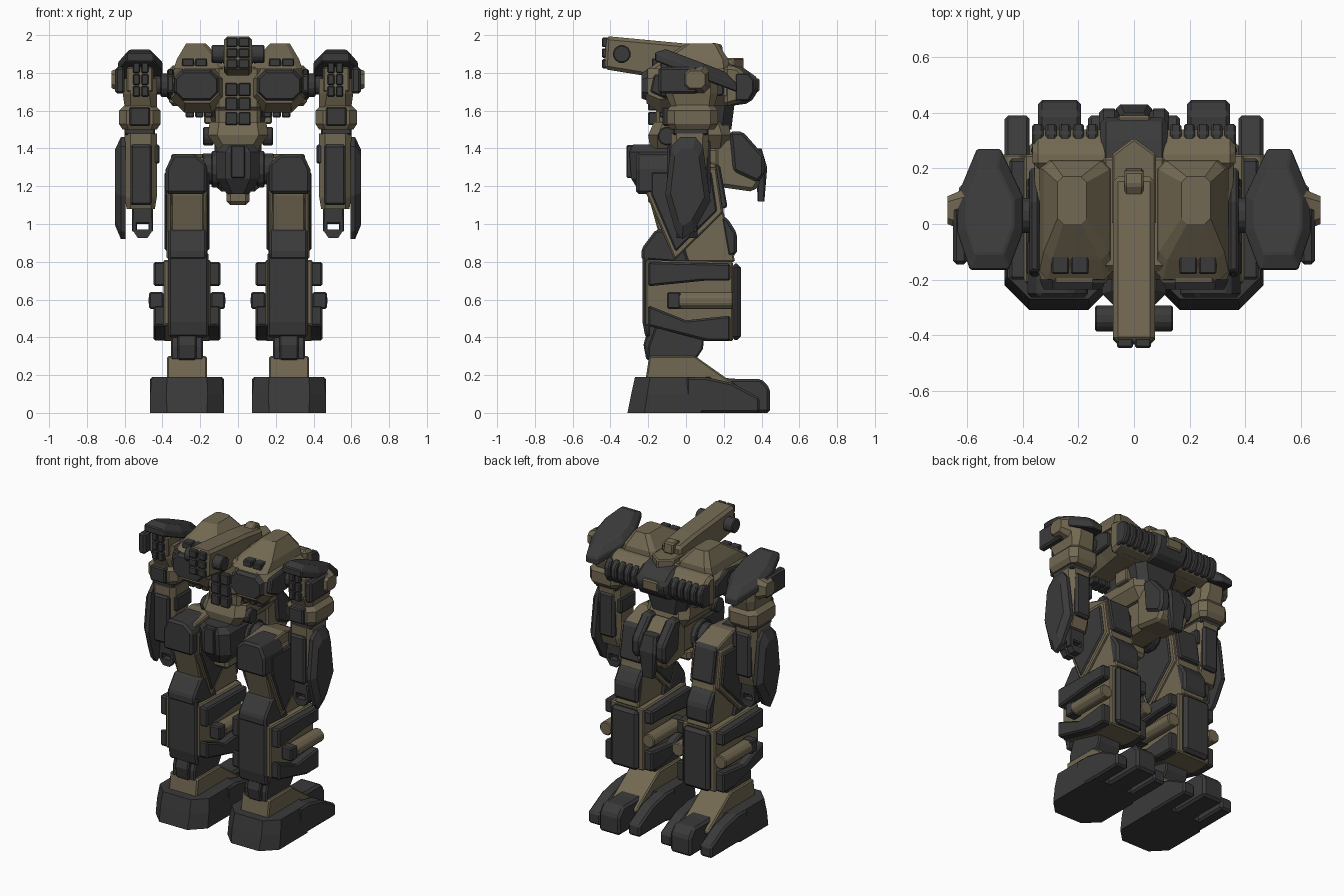
import bpy, bmesh, math
from mathutils import Vector

def mat(name, c):
    m = bpy.data.materials.new(name)
    m.diffuse_color = (*c, 1)
    return m

TAN = mat("olive_paint", (0.17, 0.14, 0.085))
DARK = mat("dark_metal", (0.042, 0.042, 0.042))

def place(axis, t, u, v):
    return {'x': (t, u, v), 'y': (u, t, v), 'z': (u, v, t)}[axis]

def skin(name, axis, rings, m, mirror=False, bevel=0.0, tilt=None):
    """Closed solid through rings [(t, [(u, v), ...]), ...] along an axis."""
    bm = bmesh.new()
    loops = [[bm.verts.new(place(axis, t, u, v)) for u, v in pts] for t, pts in rings]
    n = len(loops[0])
    bm.faces.new(loops[0])
    bm.faces.new(loops[-1])
    for a, b in zip(loops, loops[1:]):
        for i in range(n):
            bm.faces.new((a[i], a[(i + 1) % n], b[(i + 1) % n], b[i]))
    if tilt:
        for v in bm.verts:
            v.co.z -= tilt * v.co.y
    bmesh.ops.recalc_face_normals(bm, faces=bm.faces)
    me = bpy.data.meshes.new(name)
    bm.to_mesh(me)
    bm.free()
    me.materials.append(m)
    ob = bpy.data.objects.new(name, me)
    bpy.context.collection.objects.link(ob)
    if bevel:
        b = ob.modifiers.new("chamfer", 'BEVEL')
        b.width, b.segments = bevel, 1
    if mirror:
        ob.modifiers.new("mirror", 'MIRROR')
    return ob

def prism(name, axis, a, b, pts, m, mirror=False, bevel=0.008, tilt=None):
    return skin(name, axis, [(a, pts), (b, pts)], m, mirror, bevel, tilt)

def octo(u0, u1, v0, v1, c):
    return [(u0 + c, v0), (u1 - c, v0), (u1, v0 + c), (u1, v1 - c),
            (u1 - c, v1), (u0 + c, v1), (u0, v1 - c), (u0, v0 + c)]

def loft(name, axis, rings, m, mirror=False, bevel=0.0):
    return skin(name, axis, [(r[0], octo(*r[1:])) for r in rings], m, mirror, bevel)

def box(name, x0, x1, y0, y1, z0, z1, m, mirror=False, bevel=0.008):
    pts = [(x0, y0), (x1, y0), (x1, y1), (x0, y1)]
    return prism(name, 'z', z0, z1, pts, m, mirror, bevel)

def rod(name, axis, a, b, u, v, r, m, mirror=False, n=12):
    pts = [(u + r * math.cos(2 * math.pi * (i + .5) / n), v + r * math.sin(2 * math.pi * (i + .5) / n)) for i in range(n)]
    return prism(name, axis, a, b, pts, m, mirror, 0.006)

def grid(name, x0, x1, nx, z0, z1, nz, y0, y1, m, mirror=False):
    dx, dz, g = (x1 - x0) / nx, (z1 - z0) / nz, 0.003
    for i in range(nx):
        for j in range(nz):
            box(name, x0 + i * dx + g, x0 + (i + 1) * dx - g, y0, y1,
                z0 + j * dz + g, z0 + (j + 1) * dz - g, m, mirror, 0.006)

def shrink(pts, k):
    c = sum((Vector(p) for p in pts), Vector((0, 0))) / len(pts)
    return [tuple(c + (Vector(p) - c) * k) for p in pts]

C = 0.27  # leg centre line

# Feet
loft("foot", 'z', [(0, 0.075, 0.465, -0.31, 0.17, 0.09), (0.10, 0.075, 0.465, -0.29, 0.17, 0.085),
                   (0.19, 0.085, 0.455, -0.27, 0.13, 0.08)], DARK, True)
prism("heel_center", 'x', 0.19, 0.345, [(0, 0), (0.445, 0), (0.445, 0.13), (0.40, 0.18), (0.27, 0.18), (0, 0.2)], DARK, True, 0.015)
for x0, x1 in ((0.075, 0.165), (0.375, 0.465)):
    prism("heel_side", 'x', x0, x1, [(0, 0), (0.39, 0), (0.39, 0.08), (0.24, 0.16), (0.1, 0.19), (0, 0.19)], DARK, True, 0.012)
prism("foot_top", 'x', 0.165, 0.375, [(-0.215, 0.17), (-0.195, 0.30), (0.05, 0.30), (0.29, 0.13), (0.29, 0.1)], TAN, True)
prism("ankle", 'x', 0.185, 0.355, [(-0.20, 0.28), (-0.20, 0.35), (-0.16, 0.46), (0.1, 0.45), (0.09, 0.34), (0.05, 0.28)], DARK, True)
prism("ankle_guard", 'x', 0.22, 0.32, [(-0.21, 0.28), (-0.225, 0.36), (-0.19, 0.49), (-0.1, 0.49), (-0.1, 0.28)], DARK, True)

# Shins
prism("shin", 'x', 0.145, 0.395, [(-0.215, 0.81), (0.25, 0.80), (0.25, 0.38), (0.10, 0.38), (-0.215, 0.465)], TAN, True)
prism("shin_front", 'x', 0.155, 0.37, [(-0.23, 0.48), (-0.23, 0.85), (-0.19, 0.85), (-0.19, 0.40), (-0.215, 0.40)], DARK, True, 0.012)
box("calf_plate", 0.17, 0.37, 0.24, 0.29, 0.385, 0.79, DARK, True, 0.02)
for s in (-1, 1):
    a, b = C + s * 0.11, C + s * 0.178
    prism("shin_upper_band", 'x', a, b, [(-0.20, 0.80), (0.235, 0.79), (0.235, 0.70), (0.1, 0.70), (-0.20, 0.67)], DARK, True, 0.01)
    prism("shin_lower_band", 'x', a, b, [(-0.20, 0.57), (0, 0.49), (0.235, 0.515), (0.235, 0.382), (0.11, 0.382), (-0.20, 0.46)], DARK, True, 0.01)
    rod("shin_piston", 'y', -0.04, 0.25, C + s * 0.16, 0.595, 0.048, TAN, True, 8)
    box("piston_head", C + s * 0.125, C + s * 0.2, -0.1, -0.03, 0.55, 0.64, DARK, True)

# Knees and thighs
prism("knee", 'x', 0.165, 0.37, [(-0.235, 0.81), (-0.235, 0.87), (-0.16, 0.97), (-0.04, 0.97), (0.02, 0.79)], DARK, True, 0.012)
prism("thigh", 'x', 0.18, 0.355, [(-0.21, 1.35), (0.0, 1.37), (0.16, 1.32), (0.20, 1.06), (0.26, 0.80),
      (-0.12, 0.80), (-0.15, 0.97), (-0.2, 1.15)], TAN, True)
diamond = [(-0.21, 1.30), (0.16, 1.30), (0.195, 1.06), (-0.06, 0.81), (-0.21, 1.16)]
for s in (-1, 1):
    prism("thigh_side", 'x', C + s * 0.08, C + s * 0.108, diamond, TAN, True)
    prism("thigh_panel", 'x', C + s * 0.09, C + s * 0.118, shrink(diamond, 0.86), DARK, True)
prism("thigh_cap", 'y', -0.265, -0.05, [(0.165, 1.16), (0.383, 1.16), (0.383, 1.29), (0.345, 1.37), (0.225, 1.37), (0.165, 1.32)], DARK, True, 0.015)
prism("thigh_back", 'x', 0.18, 0.36, [(0.18, 1.05), (0.22, 1.03), (0.27, 0.95), (0.27, 0.84), (0.22, 0.82)], DARK, True, 0.015)
prism("thigh_rump", 'x', 0.19, 0.35, [(0.13, 1.33), (0.18, 1.31), (0.22, 1.09), (0.17, 1.07)], DARK, True)

# Pelvis
box("pelvis", -0.10, 0.10, -0.2, 0.25, 1.2, 1.42, TAN, bevel=0.03)
rod("hip_joint", 'x', 0.05, 0.19, 0.0, 1.29, 0.085, DARK, True)
rod("hip_ring", 'x', 0.10, 0.14, 0.0, 1.29, 0.1, DARK, True)
loft("groin_guard", 'z', [(1.16, -0.06, 0.06, -0.24, 0, 0.03), (1.24, -0.115, 0.115, -0.29, 0, 0.05), (1.38, -0.115, 0.115, -0.30, 0, 0.05),
                          (1.42, -0.08, 0.08, -0.28, 0, 0.04)], DARK)
grid("groin_plate", -0.04, 0.04, 1, 1.24, 1.42, 1, -0.315, -0.27, DARK)
box("groin_base", -0.06, 0.06, -0.2, 0.05, 1.10, 1.18, TAN, bevel=0.02)
prism("rump", 'x', -0.11, 0.11, [(0.15, 1.2), (0.36, 1.17), (0.40, 1.23), (0.38, 1.36), (0.27, 1.47), (0.15, 1.45)], TAN, bevel=0.02)
prism("rump_armor", 'x', 0.055, 0.125, [(0.25, 1.28), (0.38, 1.22), (0.415, 1.26), (0.415, 1.36), (0.30, 1.49), (0.23, 1.49)], DARK, True, 0.015)
loft("tail_plate", 'z', [(1.12, -0.04, 0.04, 0.38, 0.415, 0.005), (1.3, -0.065, 0.065, 0.37, 0.43, 0.015), (1.40, -0.05, 0.05, 0.34, 0.40, 0.015)], DARK)

# Waist
loft("waist", 'z', [(1.40, -0.11, 0.11, -0.19, 0.22, 0.04), (1.47, -0.16, 0.16, -0.2, 0.24, 0.05), (1.54, -0.15, 0.15, -0.17, 0.22, 0.05)], TAN)
rod("waist_joint", 'x', 0.13, 0.185, -0.1, 1.465, 0.05, DARK, True)
loft("abdomen", 'z', [(1.5, -0.13, 0.13, -0.14, 0.24, 0.05), (1.66, -0.17, 0.17, -0.14, 0.26, 0.05)], DARK)
box("abdomen_side", 0.12, 0.18, 0.03, 0.14, 1.53, 1.62, TAN, True)
box("belly", -0.12, 0.12, -0.16, 0, 1.5, 1.62, TAN, bevel=0.02)
grid("belly_vent", -0.07, 0.07, 2, 1.52, 1.75, 3, -0.20, -0.1, DARK)
grid("side_vent", 0.08, 0.28, 4, 1.56, 1.62, 1, -0.14, -0.05, DARK, True)

# Torso
box("torso_core", -0.12, 0.12, -0.17, 0.25, 1.6, 1.85, TAN, bevel=0.02)
loft("chest_pod", 'y', [(-0.21, 0.10, 0.33, 1.64, 1.82, 0.05), (-0.14, 0.07, 0.355, 1.59, 1.84, 0.07), (0.1, 0.06, 0.355, 1.62, 1.86, 0.06),
                        (0.24, 0.06, 0.36, 1.63, 1.83, 0.05)], TAN, True)
loft("chest_panel", 'y', [(-0.235, 0.115, 0.325, 1.665, 1.80, 0.035), (-0.2, 0.10, 0.34, 1.65, 1.82, 0.045)], DARK, True)
prism("chest_cheek", 'x', 0.34, 0.375, [(-0.19, 1.70), (-0.17, 1.79), (0.08, 1.82), (0.2, 1.77), (0.2, 1.68), (-0.1, 1.66)], DARK, True)
loft("shoulder_hatch", 'z', [(1.82, 0.075, 0.34, -0.2, 0.23, 0.03), (1.87, 0.09, 0.325, -0.13, 0.225, 0.03), (1.955, 0.17, 0.275, 0.0, 0.17, 0.02)], TAN, True)
grid("hatch_light", 0.16, 0.30, 2, 1.83, 1.88, 1, -0.18, -0.08, DARK, True)

# Back pack and vents
prism("back_bar", 'x', 0, 0.365, [(0.2, 1.84), (0.27, 1.835), (0.33, 1.78), (0.345, 1.72), (0.31, 1.65), (0.2, 1.62)], TAN, True, 0.02)
n = 5
for i in range(n):
    x = 0.13 + 0.049 * i
    prism("back_vent", 'x', x, x + 0.041, [(0.26, 1.80), (0.33, 1.80), (0.36, 1.76), (0.36, 1.70), (0.33, 1.65), (0.26, 1.65)], DARK, True)
prism("back_pack", 'x', -0.12, 0.12, [(0.2, 1.85), (0.30, 1.83), (0.385, 1.77), (0.385, 1.71), (0.34, 1.64), (0.2, 1.62)], DARK, bevel=0.02)
box("back_pack_frame", -0.06, 0.06, 0.3, 0.39, 1.7, 1.77, TAN)

# Head and neck spine
prism("head", 'x', -0.075, 0.075, [(-0.425, 1.995), (-0.435, 1.82), (-0.22, 1.785), (0.05, 1.80), (0.17, 1.86),
      (0.17, 1.93), (0.0, 1.955)], TAN, bevel=0.018)
grid("head_lens", -0.065, 0.065, 2, 1.82, 1.99, 3, -0.445, -0.40, DARK)
rod("head_drum", 'x', 0.06, 0.14, -0.34, 1.90, 0.048, DARK, True)
prism("spine_cover", 'z', 1.80, 1.88, [(-0.08, 0), (0.08, 0), (0.08, 0.25), (0, 0.31), (-0.08, 0.25)], TAN)
prism("crest", 'x', -0.035, 0.035, [(0.08, 1.92), (0.14, 1.96), (0.19, 1.95), (0.2, 1.88), (0.08, 1.88)], TAN)

# Shoulders
rod("shoulder_joint", 'x', 0.33, 0.45, 0.03, 1.735, 0.05, DARK, True)
rod("shoulder_ring", 'x', 0.37, 0.41, 0.03, 1.735, 0.065, DARK, True)
pad = [(0.45, -0.165), (0.59, -0.165), (0.635, -0.03), (0.635, 0.1), (0.565, 0.27), (0.48, 0.27), (0.40, 0.1), (0.40, -0.03)]
skin("shoulder_pad", 'z', [(1.80, pad), (1.845, pad), (1.885, shrink(pad, 0.72))], DARK, True, 0.006, 0.38)
loft("shoulder", 'z', [(1.62, 0.43, 0.6, -0.08, 0.15, 0.03), (1.69, 0.43, 0.61, -0.11, 0.17, 0.04), (1.77, 0.43, 0.61, -0.11, 0.17, 0.04)], TAN, True)
box("shoulder_core", 0.45, 0.59, -0.11, 0.03, 1.7, 1.83, TAN, True)
grid("shoulder_grille", 0.47, 0.56, 2, 1.67, 1.86, 3, -0.135, -0.09, DARK, True)
box("shoulder_box", 0.60, 0.65, -0.145, 0.06, 1.69, 1.83, DARK, True, 0.012)
loft("shoulder_boss", 'x', [(0.6, -0.03, 0.13, 1.69, 1.84, 0.03), (0.67, 0.0, 0.1, 1.72, 1.81, 0.02)], TAN, True)

# Arms
loft("elbow", 'z', [(1.50, 0.43, 0.61, -0.08, 0.15, 0.03), (1.53, 0.41, 0.63, -0.1, 0.17, 0.04), (1.60, 0.41, 0.63, -0.1, 0.17, 0.04),
                    (1.64, 0.45, 0.59, -0.07, 0.14, 0.03)], TAN, True)
box("elbow_plate", 0.465, 0.575, -0.125, -0.06, 1.52, 1.62, DARK, True)
box("wrist_neck", 0.44, 0.60, -0.07, 0.12, 1.47, 1.52, DARK, True)
loft("forearm", 'z', [(1.08, 0.44, 0.59, -0.06, 0.08, 0.02), (1.14, 0.43, 0.60, -0.08, 0.1, 0.03), (1.48, 0.43, 0.60, -0.08, 0.12, 0.03)], TAN, True)
box("forearm_front", 0.455, 0.57, -0.10, -0.05, 1.10, 1.42, DARK, True, 0.012)
box("forearm_cuff", 0.415, 0.46, -0.06, 0.1, 1.32, 1.42, DARK, True)
box("forearm_back", 0.455, 0.57, 0.08, 0.13, 1.15, 1.45, DARK, True, 0.015)
shield = [(-0.08, 1.41), (-0.03, 1.46), (0.05, 1.46), (0.09, 1.41), (0.13, 1.12), (0.04, 0.96), (-0.02, 0.92), (-0.055, 0.96), (-0.11, 1.15)]
skin("forearm_shield", 'x', [(0.595, shield), (0.62, shield), (0.65, shrink(shield, 0.75))], DARK, True)

# Hands: palm and a closed claw
box("palm", 0.45, 0.56, -0.05, 0.06, 1.0, 1.09, DARK, True)
for y in (-0.05, 0.015):
    box("claw_outer", 0.535, 0.56, y, y + 0.045, 0.96, 1.03, DARK, True, 0.004)
    box("claw_inner", 0.45, 0.475, y, y + 0.045, 0.96, 1.03, DARK, True, 0.004)
    prism("claw_tip", 'y', y, y + 0.045, [(0.45, 0.97), (0.56, 0.97), (0.53, 0.925), (0.48, 0.925)], DARK, True, 0)
